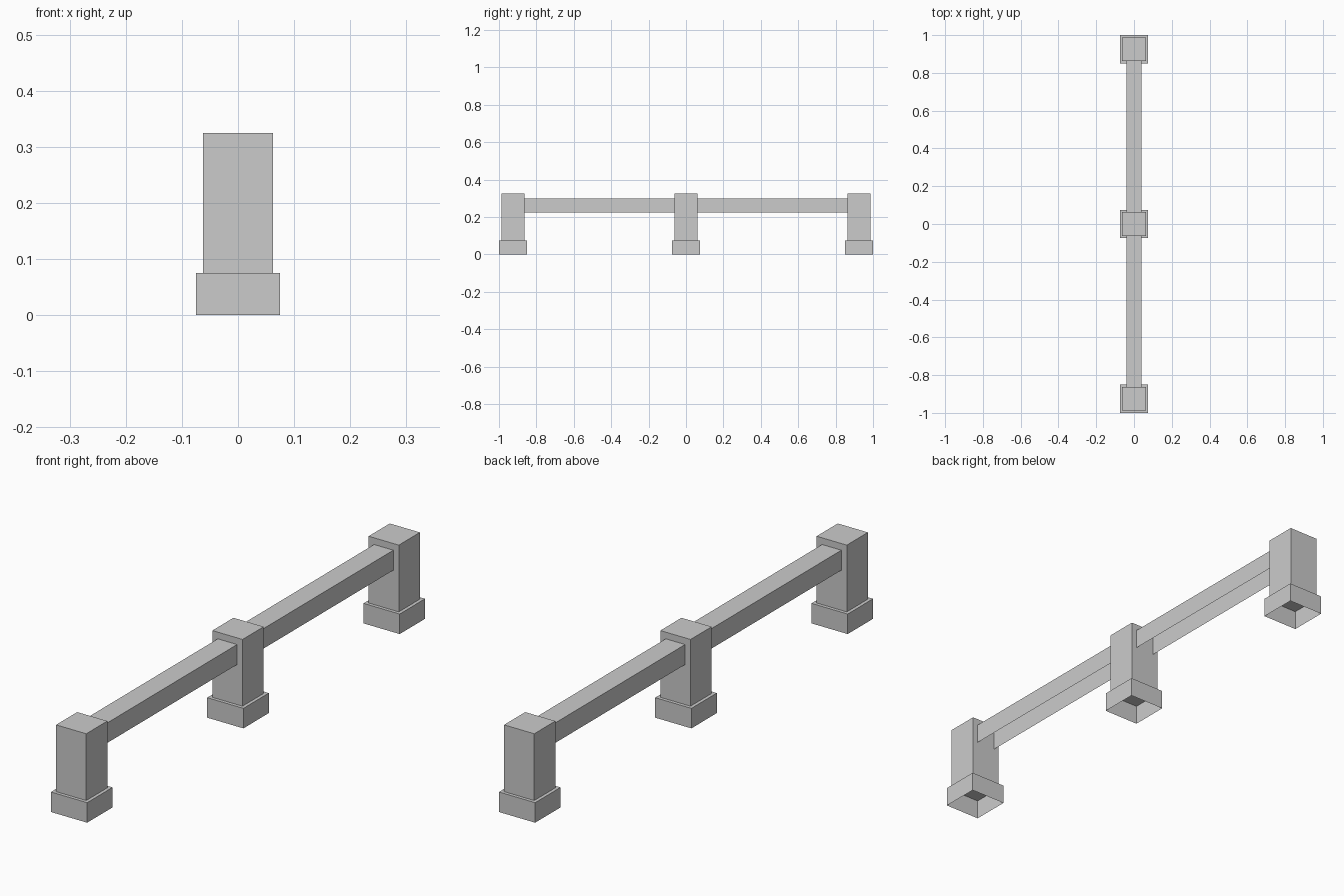
import bpy
import bmesh
from mathutils import Matrix, Vector

cube = bpy.data.objects.get("Cube")
if cube:
    bpy.data.objects.remove(cube, do_unlink=True)

# One plain stone colour
stone = bpy.data.materials.new("grey stone")
stone.use_nodes = True
colour = (0.6, 0.6, 0.6, 1.0)
stone.diffuse_color = colour
stone.node_tree.nodes["Principled BSDF"].inputs["Base Color"].default_value = colour


def shell(name, size, y, bottom, open_ends=False):
    """Box without its underside, and optionally without its y ends."""
    bm = bmesh.new()
    centre = Vector((0, y, bottom + size[2] / 2))
    bmesh.ops.create_cube(bm, size=1, matrix=Matrix.LocRotScale(centre, None, Vector(size)))
    bm.normal_update()
    hidden = [f for f in bm.faces
              if f.normal.z < -0.5 or (open_ends and abs(f.normal.y) > 0.5)]
    bmesh.ops.delete(bm, geom=hidden, context='FACES')
    mesh = bpy.data.meshes.new(name)
    bm.to_mesh(mesh)
    bm.free()
    mesh.materials.append(stone)
    obj = bpy.data.objects.new(name, mesh)
    bpy.context.collection.objects.link(obj)
    return obj


SPACING = 0.925
BASE, POST = 0.15, 0.125
BASE_H, POST_TOP = 0.075, 0.325

# Three posts on wider plinths
for label, side in (("front", -1), ("middle", 0), ("back", 1)):
    y = side * SPACING
    shell(label + "_base", (BASE, BASE, BASE_H), y, 0)
    shell(label + "_post", (POST, POST, POST_TOP - BASE_H), y, BASE_H)

# Rails between the posts
for label, side in (("front", -1), ("back", 1)):
    shell(label + "_rail", (0.08, SPACING - POST, 0.075), side * SPACING / 2, 0.225, True)
